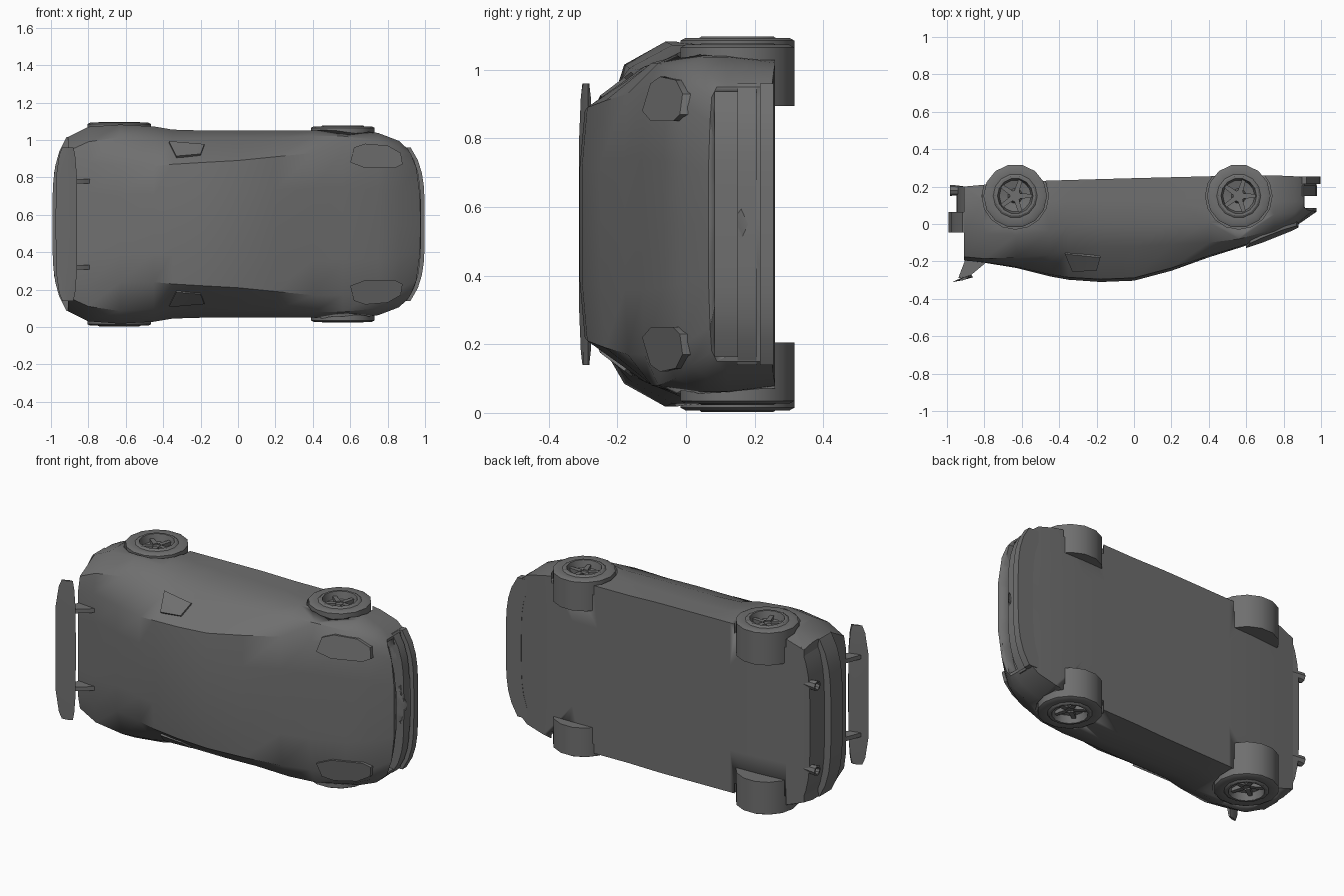
import bpy, bmesh, math

if "Cube" in bpy.data.objects:
    bpy.data.objects.remove(bpy.data.objects["Cube"])

MID = 0.55  # the car lies on its side: x = length, -y = car's up, z = width

paint = bpy.data.materials.new("dark_grey")
paint.diffuse_color = (0.16, 0.16, 0.16, 1)
paint.use_nodes = True
paint.node_tree.nodes["Principled BSDF"].inputs["Base Color"].default_value = paint.diffuse_color


def finish(name, bm, angle=35):
    bmesh.ops.recalc_face_normals(bm, faces=bm.faces)
    mesh = bpy.data.meshes.new(name)
    bm.to_mesh(mesh)
    bm.free()
    mesh.materials.append(paint)
    ob = bpy.data.objects.new(name, mesh)
    bpy.context.collection.objects.link(ob)
    bpy.ops.object.select_all(action='DESELECT')
    ob.select_set(True)
    bpy.context.view_layer.objects.active = ob
    bpy.ops.object.shade_smooth_by_angle(angle=math.radians(angle))
    return ob


def loft(name, rings, cap_x=None, angle=35):
    """Skin rings of (x, y, offset from mid plane); ends are fan caps."""
    bm = bmesh.new()
    vs = [[bm.verts.new((x, y, MID + d)) for x, y, d in r] for r in rings]
    n = len(vs[0])
    for a, b in zip(vs, vs[1:]):
        for i in range(n):
            j = (i + 1) % n
            bm.faces.new((a[i], a[j], b[j], b[i]))
    for k, ring in ((0, vs[0]), (1, vs[-1])):
        c = sum((v.co for v in ring), ring[0].co * 0) / n
        if cap_x:
            c.x = cap_x[k]
        m = bm.verts.new(c)
        for i in range(n):
            bm.faces.new((ring[i], ring[(i + 1) % n], m))
    return finish(name, bm, angle)


def lathe(name, x, y, side, profile, n):
    """Spin (radius, offset) pairs round a z-parallel axis."""
    rings = [[(x + r * math.cos(2 * math.pi * i / n),
               y + r * math.sin(2 * math.pi * i / n), side * d)
              for i in range(n)] for r, d in profile]
    return loft(name, rings)


def band(name, end, tip, depth, y0, y1, w, bend=0.1):
    """Strip that follows the curved plan of the nose or the tail."""
    rings = []
    for d in [w * (i / 6 - 1) for i in range(13)]:
        x = tip - bend * (abs(d) / 0.44) ** 4
        rings.append([(end * x, y0, d), (end * x, y1, d),
                      (end * (x - depth), y1, d), (end * (x - depth), y0, d)])
    return loft(name, rings)


def cut(target, cutter):
    m = target.modifiers.new("cut", 'BOOLEAN')
    m.operation = 'DIFFERENCE'
    m.solver = 'EXACT'
    m.object = cutter
    cutter.hide_render = True
    bpy.context.view_layer.objects.active = target
    bpy.ops.object.modifier_apply(modifier=m.name)
    bpy.data.objects.remove(cutter)


# Body shell: x, roof y, roof edge y/half, shoulder y/half, belt y/half, floor y/half
stations = [
    (-.91, -.195, -.195, .30, -.175, .39, -.04, .465, .20, .45),
    (-.80, -.207, -.205, .33, -.185, .44, -.05, .520, .21, .49),
    (-.63, -.235, -.230, .31, -.180, .465, -.06, .532, .225, .50),
    (-.45, -.280, -.270, .31, -.165, .455, -.04, .522, .232, .50),
    (-.35, -.298, -.285, .32, -.140, .45, -.01, .505, .235, .50),
    (-.18, -.310, -.295, .33, -.120, .46, 0.0, .500, .24, .50),
    (0.00, -.303, -.288, .34, -.120, .46, 0.0, .500, .245, .50),
    (0.20, -.250, -.235, .36, -.110, .46, 0.0, .500, .25, .495),
    (0.40, -.178, -.170, .38, -.100, .47, .01, .500, .255, .495),
    (0.56, -.128, -.122, .38, -.080, .47, .01, .512, .26, .50),
    (0.75, -.065, -.060, .37, -.030, .45, .05, .487, .26, .47),
    (0.86, -.015, -.010, .35, .015, .41, .06, .445, .255, .44),
    (0.975, .065, .070, .30, .075, .37, .09, .400, .25, .40),
]
rings = []
for k, (x, yc, yt, ht, ys, hs, yb, hb, yf, hf) in enumerate(stations):
    half = [(yc, 0), (yc, ht * .5), (yt, ht), (ys, hs), (yb, hb),
            (.12, hb), (yf, hf), (yf, hf * .5), (yf, 0)]
    full = half + [(y, -d) for y, d in half[-2:0:-1]]
    bend = .08 if k == len(stations) - 1 else 0
    rings.append([(x - bend * (abs(d) / .42) ** 4, y, d) for y, d in full])
body = loft("body_shell", rings, cap_x=(-.90, .98))

# Grille opening and wheel arches
cut(body, band("grille_cutter", 1, 1.03, .12, .085, .15, .385))
for x in (-.635, .56):
    for s in (1, -1):
        cut(body, lathe("arch_cutter", x, .15, s, [(.178, .44), (.178, .62)], 16))

# Nose strips and tail strips
band("front_bumper", 1, .978, .05, .15, .205, .41)
band("front_lip", 1, .998, .10, .215, .255, .41)
band("rear_bumper", -1, .992, .12, -.045, .065, .465, .06)
band("rear_valance", -1, .95, .08, .065, .20, .46, .05)

# Wheels: tyre, raised rim lip, dished face, spokes
for label, x, out in (("rear", -.635, .535), ("front", .56, .515)):
    for s in (1, -1):
        tag = label + ("_left" if s > 0 else "_right")
        lathe(tag + "_wheel", x, .15, s,
              [(.17, .345), (.17, out), (.155, out + .008), (.118, out + .005),
               (.108, out + .012), (.095, out + .012), (.085, out - .03),
               (.04, out - .04), (.03, out - .02)], 14)
        for i in range(5):
            a = 2 * math.pi * i / 5
            c, q = math.cos(a), math.sin(a)
            spoke = [[(x + r * c - t * q, .15 + r * q + t * c, s * (out - dz))
                      for r, t in ((.02, -.014), (.098, -.01), (.098, .01), (.02, .014))]
                     for dz in (.05, .012)]
            loft(tag + "_spoke", spoke)

# Headlamps lying just proud of the bonnet
lamp = [(.60, .33), (.62, .41), (.68, .43), (.80, .42), (.87, .38),
        (.88, .32), (.84, .30), (.68, .30)]
for s in (1, -1):
    loft("headlamp", [[(x, -.134 + .40 * (x - .6) + .2 * (d - .3) + t, s * d)
                       for x, d in lamp] for t in (0, .03)])

# Side scoops behind the doors
scoop = [(-.37, -.16, .444), (-.18, -.18, .428), (-.20, -.25, .375), (-.33, -.255, .364)]
for s in (1, -1):
    loft("side_scoop", [[(x, y + t, s * (d - t)) for x, y, d in scoop] for t in (0, .03)])

# Rear wing with swept, rounded tips
wing = []
for d in (-.41, -.37, -.25, 0, .25, .37, .41):
    e = (abs(d) / .41) ** 6
    x0, x1 = -.975 + .035 * e, -.86 - .02 * e
    wing.append([(x0, -.312 + .01 * e, d), ((x0 + x1) / 2, -.300, d), (x1, -.285, d),
                 (x1 - .01, -.272 - .01 * e, d), ((x0 + x1) / 2, -.285, d)])
loft("rear_wing", wing)

# Wing supports and exhaust tips
strut = [(-.94, -.29), (-.88, -.28), (-.79, -.205), (-.90, -.185)]
for d in (-.23, .23):
    loft("wing_support", [[(x, y, d + t) for x, y in strut] for t in (-.012, .012)])
for s in (1, -1):
    pipe = []
    for x, r in ((-.84, .012), (-.96, .028), (-.985, .03), (-.985, .02), (-.95, .018)):
        pipe.append([(x, .18 + r * math.cos(math.pi * i / 4),
                      s * .25 + r * math.sin(math.pi * i / 4)) for i in range(8)])
    loft("exhaust_tip", pipe)
